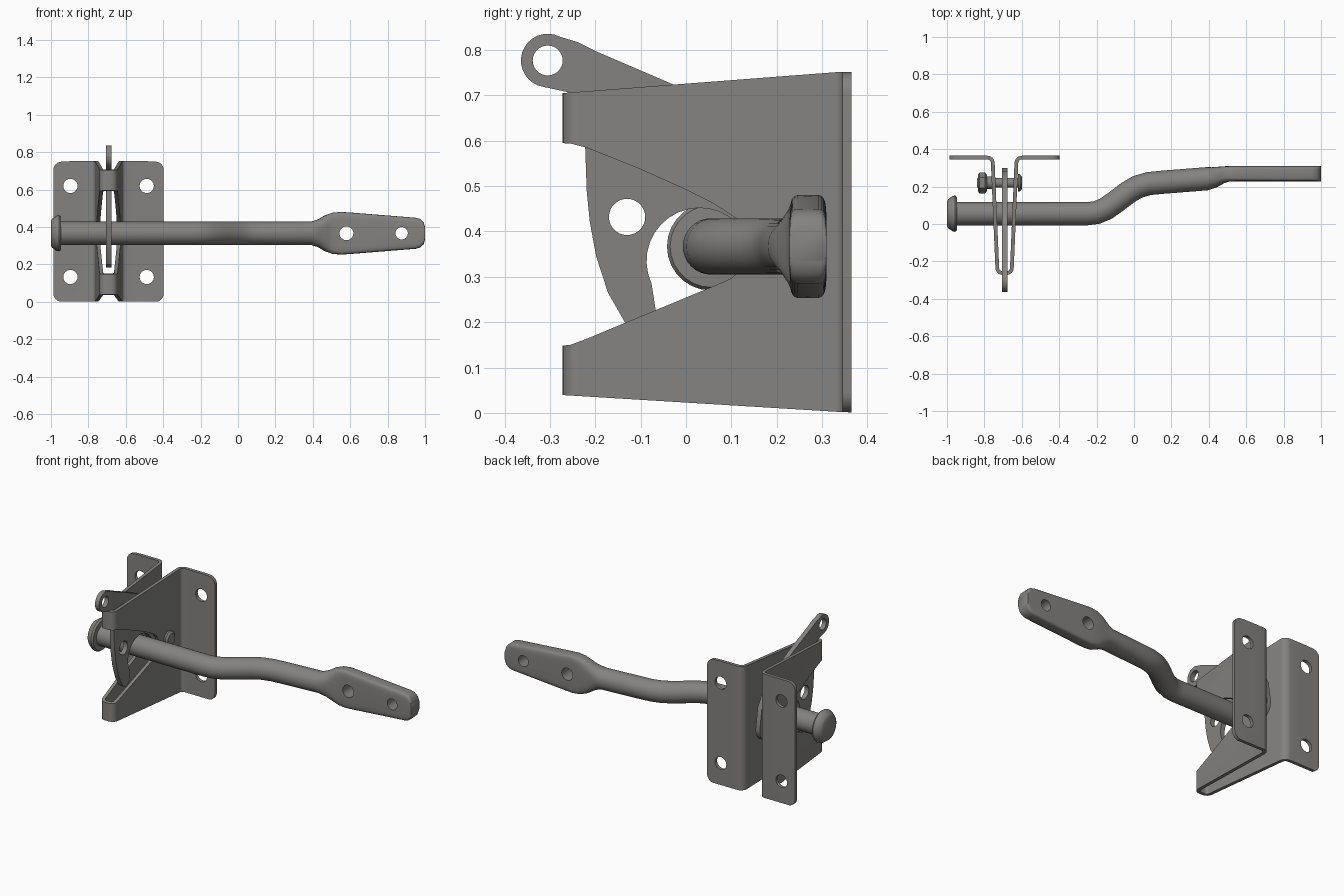
import bpy, bmesh, math
from mathutils import Vector

if "Cube" in bpy.data.objects:
    bpy.data.objects.remove(bpy.data.objects["Cube"], do_unlink=True)

steel = bpy.data.materials.new("grey steel")
steel.use_nodes = True
COLOUR = (0.23, 0.225, 0.215, 1)
steel.diffuse_color = COLOUR
bsdf = steel.node_tree.nodes["Principled BSDF"]
bsdf.inputs["Base Color"].default_value = COLOUR

MID = -0.692      # centre plane of the bracket
ROD_Z = 0.367
PIVOT = (0.22, 0.37)


def place(axis, u, v, w):
    """Profile point (u, v) at depth w along the axis."""
    return {"x": (w, u, v), "y": (u, w, v), "z": (u, v, w)}[axis]


def loft(name, rings):
    """Closed solid through equal-sized rings."""
    bm = bmesh.new()
    loops = [[bm.verts.new(p) for p in ring] for ring in rings]
    n = len(loops[0])
    for a, b in zip(loops, loops[1:]):
        for i in range(n):
            j = (i + 1) % n
            bm.faces.new((a[i], a[j], b[j], b[i]))
    bm.faces.new(loops[0][::-1])
    bm.faces.new(loops[-1])
    bmesh.ops.recalc_face_normals(bm, faces=bm.faces)
    mesh = bpy.data.meshes.new(name)
    bm.to_mesh(mesh)
    bm.free()
    mesh.materials.append(steel)
    obj = bpy.data.objects.new(name, mesh)
    bpy.context.collection.objects.link(obj)
    return obj


def prism(name, pts, axis, lo, hi):
    return loft(name, [[place(axis, u, v, w) for u, v in pts] for w in (lo, hi)])


def arc(u, v, r, start, end, n=8):
    angles = [math.radians(start + (end - start) * i / n) for i in range(n + 1)]
    return [(u + r * math.cos(a), v + r * math.sin(a)) for a in angles]


def circle(u, v, r, n=28):
    return arc(u, v, r, 0, 360, n)[:-1]


def lathe(name, profile, y, z, n=28):
    """Turned part along x from (x, radius) pairs."""
    return loft(name, [[place("x", u, v, x) for u, v in circle(y, z, r, n)]
                       for x, r in profile])


def carve(obj, tool, operation="DIFFERENCE"):
    mod = obj.modifiers.new("carve", "BOOLEAN")
    mod.operation, mod.solver, mod.object = operation, "EXACT", tool
    bpy.context.view_layer.objects.active = obj
    bpy.ops.object.modifier_apply(modifier=mod.name)
    bpy.data.objects.remove(tool, do_unlink=True)


def drill(obj, axis, u, v, r):
    carve(obj, prism("drill", circle(u, v, r), axis, -2, 2))


def smooth(obj, angle=32):
    bpy.ops.object.select_all(action="DESELECT")
    obj.select_set(True)
    bpy.context.view_layer.objects.active = obj
    bpy.ops.object.shade_smooth_by_angle(angle=math.radians(angle))


# Bracket: folded sheet, seen from above, half of it mirrored
half = [(-0.297, 0.355)] + arc(-0.093, 0.325, 0.03, 90, 2, 6)
half += arc(-0.012, -0.235, 0.027, 180, 270, 6)
path = half + [(-x, y) for x, y in reversed(half)]
path = [Vector((MID + x, y)) for x, y in path]
outer, inner = [], []
for i, p in enumerate(path):
    a, b = path[max(i - 1, 0)], path[min(i + 1, len(path) - 1)]
    t = (b - a).normalized()
    normal = Vector((-t.y, t.x)) * 0.01
    outer.append(tuple(p + normal))
    inner.append(tuple(p - normal))
bracket = prism("folded_bracket", outer + inner[::-1], "z", -0.1, 0.9)

# Side outline with the open jaw that receives the bar
outline = [(0.4, 0), (0.34, 0.002), (-0.3, 0.041), (-0.3, 0.146), (-0.255, 0.15), (-0.22, 0.163)]
outline += arc(0.055, ROD_Z, 0.083, -69, 50, 10)
outline += [(0.06, 0.462), (0, 0.492), (-0.1, 0.537), (-0.22, 0.585), (-0.255, 0.594),
            (-0.3, 0.596), (-0.3, 0.703), (0.34, 0.752), (0.4, 0.752)]
carve(bracket, prism("outline", outline, "x", -2, 1), "INTERSECT")

# Rounded flange corners
r, w, top = 0.045, 0.295, 0.75
corners = []
for u, v, s in ((w - r, r, -90), (w - r, top - r, 0), (r - w, top - r, 90), (r - w, r, 180)):
    corners += arc(MID + u, v, r, s, s + 90, 6)
    if s == 0:
        corners += [(MID + 0.15, 0.755), (MID - 0.15, 0.755)]
    if s == 180:
        corners += [(MID - 0.15, -0.01), (MID + 0.15, -0.01)]
carve(bracket, prism("corners", corners, "y", -1, 1), "INTERSECT")

# Screw holes
for x in (MID - 0.204, MID + 0.204):
    for z in (0.133, 0.62):
        drill(bracket, "y", x, z, 0.038)
smooth(bracket)

# Latch plate: pull ring, arm and hook
hook = arc(-0.305, 0.777, 0.059, 62, 262, 16)
hook += [(-0.25, 0.705), (-0.228, 0.66), (-0.222, 0.58), (-0.219, 0.49), (-0.212, 0.42),
         (-0.198, 0.345), (-0.172, 0.265), (-0.135, 0.2), (-0.1, 0.185), (-0.065, 0.215)]
hook += arc(0.03, 0.335, 0.117, 205, 0, 18)
hook += arc(0.22, 0.36, 0.08, 235, 375, 8)
hook += [(0.28, 0.49), (0.23, 0.57), (0.15, 0.635), (-0.03, 0.725), (-0.2, 0.798), (-0.24, 0.818)]
latch = prism("latch_plate", hook, "x", -0.705, -0.677)
drill(latch, "x", -0.305, 0.777, 0.033)
drill(latch, "x", -0.13, 0.432, 0.04)
smooth(latch)

# Pivot bolt with nut
smooth(lathe("pivot_bolt", [(-0.84, 0.022), (-0.835, 0.026), (-0.62, 0.026), (-0.62, 0.046),
                            (-0.61, 0.046), (-0.6, 0.034)], *PIVOT))
smooth(lathe("pivot_nut", [(-0.835, 0.045), (-0.825, 0.056), (-0.797, 0.056), (-0.787, 0.045)],
             *PIVOT, n=6))
smooth(lathe("pivot_washer", [(-0.787, 0.034), (-0.758, 0.034)], *PIVOT))

# Bar: x, y, half depth, half height, squareness; round bar to flat paddle
stations = [(-0.96, 0.055, 0.062, 0.062, 2), (-0.25, 0.055, 0.062, 0.062, 2),
            (-0.2, 0.061, 0.062, 0.062, 2), (-0.15, 0.082, 0.062, 0.062, 2),
            (-0.1, 0.117, 0.062, 0.062, 2), (-0.03, 0.17, 0.062, 0.062, 2),
            (0.02, 0.199, 0.062, 0.062, 2), (0.08, 0.216, 0.062, 0.062, 2),
            (0.15, 0.223, 0.062, 0.062, 2), (0.39, 0.242, 0.062, 0.062, 2),
            (0.43, 0.25, 0.055, 0.075, 2.5), (0.47, 0.262, 0.046, 0.098, 3.5),
            (0.505, 0.268, 0.042, 0.11, 5), (0.55, 0.269, 0.041, 0.114, 6),
            (0.6, 0.269, 0.041, 0.111, 6), (0.95, 0.269, 0.041, 0.083, 6),
            (0.975, 0.269, 0.041, 0.076, 6), (0.992, 0.269, 0.041, 0.06, 6),
            (1.0, 0.269, 0.041, 0.035, 6)]
rings = []
for i, (x, y, depth, height, power) in enumerate(stations):
    a, b = stations[max(i - 1, 0)], stations[min(i + 1, len(stations) - 1)]
    t = Vector((b[0] - a[0], b[1] - a[1])).normalized()
    if x > 0.5:
        t = Vector((1, 0))
    ring = []
    for u, v in circle(0, 0, 1, 32):
        d = math.copysign(abs(u) ** (2 / power), u) * depth
        h = math.copysign(abs(v) ** (2 / power), v) * height
        ring.append((x - t.y * d, y + t.x * d, ROD_Z + h))
    rings.append(ring)
bar = loft("strike_bar", rings)
drill(bar, "y", 0.58, ROD_Z, 0.037)
drill(bar, "y", 0.875, ROD_Z, 0.033)
smooth(bar, 40)

# Domed end of the bar
smooth(lathe("bar_head", [(-1.0, 0.066), (-0.993, 0.078), (-0.97, 0.094), (-0.957, 0.097),
                          (-0.947, 0.09), (-0.945, 0.06)], 0.055, ROD_Z), 40)
